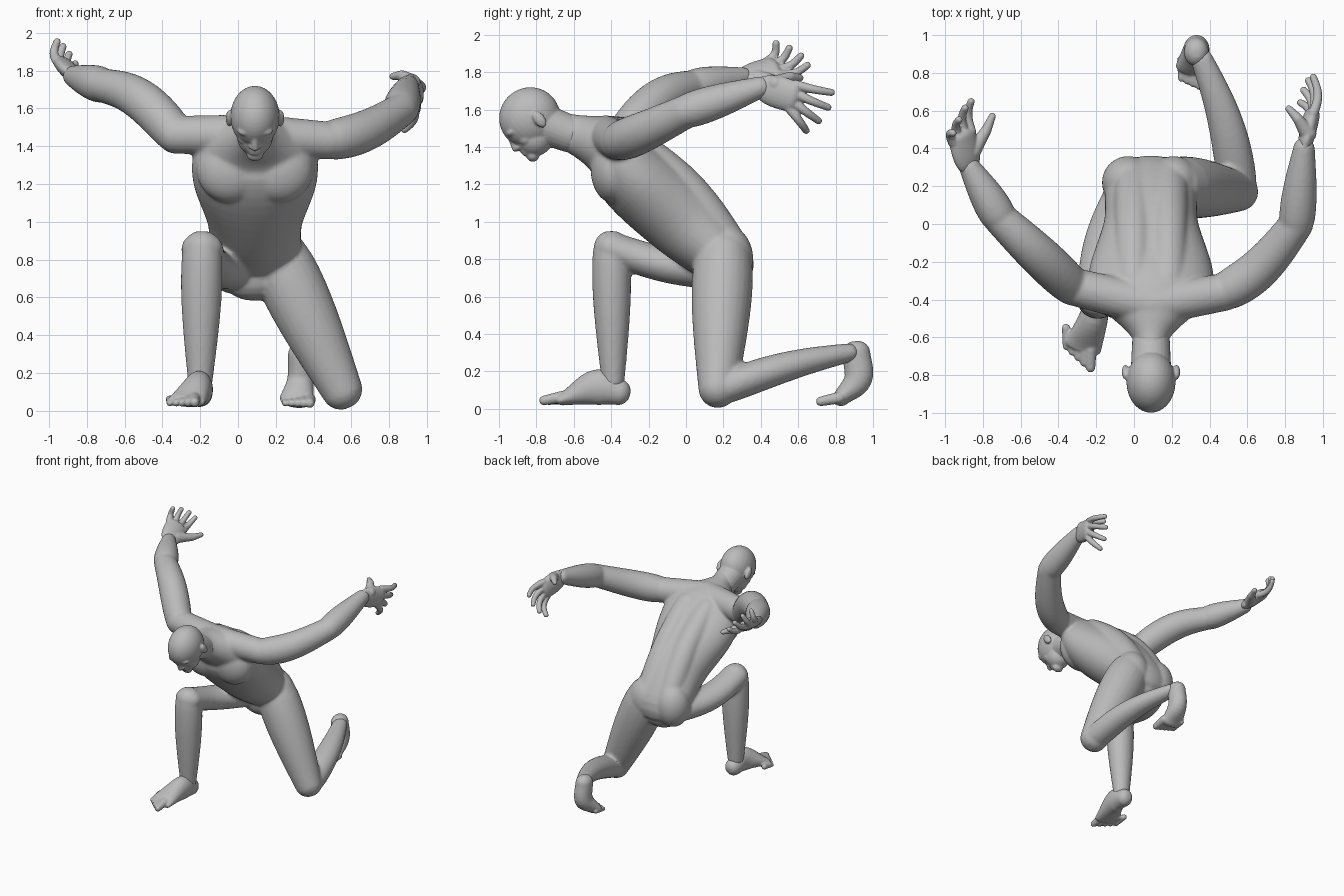
import bpy, bmesh, math
from mathutils import Vector, Matrix

if "Cube" in bpy.data.objects:
    bpy.data.objects.remove(bpy.data.objects["Cube"])

SHADE = (0.5, 0.5, 0.5, 1)
grey = bpy.data.materials.new("clay_grey")
grey.use_nodes = True
grey.diffuse_color = SHADE
grey.node_tree.nodes["Principled BSDF"].inputs["Base Color"].default_value = SHADE

X, Y, Z = Matrix.Identity(3)
MIDLINE = X * .09
NO_BOW = Vector((0, 0, 0))


def loft(bm, sections, side, sides=24):
    """Skin ellipses (centre, half width along side, half depth) and round both ends."""
    rings = []
    last = len(sections) - 1
    for i, (centre, width, depth) in enumerate(sections):
        along = (sections[min(i + 1, last)][0] - sections[max(i - 1, 0)][0]).normalized()
        across = (side - along * side.dot(along)).normalized()
        rings.append((centre, across * width, along.cross(across) * depth, along * min(width, depth)))

    def cap(ring, sign):
        centre, across, deep, along = ring
        turns = [math.pi / 2 * k / 5 for k in range(1, 5)]
        return [(centre + along * sign * math.sin(t), across * math.cos(t), deep * math.cos(t), along)
                for t in turns]

    rings = cap(rings[0], -1)[::-1] + rings + cap(rings[-1], 1)
    loops = []
    for centre, across, deep, _ in rings:
        angles = [math.tau * k / sides for k in range(sides)]
        loops.append([bm.verts.new(centre + across * math.cos(a) + deep * math.sin(a)) for a in angles])
    for low, high in zip(loops, loops[1:]):
        for k in range(sides):
            following = (k + 1) % sides
            bm.faces.new((low[k], low[following], high[following], high[k]))
    bm.faces.new(loops[0][::-1])
    bm.faces.new(loops[-1])


def limb(bm, start, end, thick, thin, side=X, swell=0, flat=1, bow=NO_BOW, steps=14):
    """Tapered, bowed bone with a muscle swelling towards its start."""
    sections = []
    for i in range(steps + 1):
        t = i / steps
        radius = thick + (thin - thick) * t + swell * math.sin(math.pi * t ** .7)
        centre = Vector(start).lerp(Vector(end), t) + Vector(bow) * math.sin(math.pi * t)
        sections.append((centre, radius, radius * flat))
    loft(bm, sections, side)


def curve(bm, keys, steps=6):
    """Loft a smooth spline through keys of x, y, z, half width and half depth."""
    keys = [Vector(k) for k in keys]
    keys = [2 * keys[0] - keys[1]] + keys + [2 * keys[-1] - keys[-2]]
    sections = []
    for before, a, b, after in zip(keys, keys[1:], keys[2:], keys[3:]):
        for i in range(steps):
            t = i / steps
            leave, arrive = (b - before) / 2, (after - a) / 2
            ease = t * t * (3 - 2 * t)
            p = a.lerp(b, ease) + leave * t * (1 - t) ** 2 - arrive * t * t * (1 - t)
            sections.append((p.xyz, p[3], p[4]))
    p = keys[-2]
    sections.append((p.xyz, p[3], p[4]))
    loft(bm, sections, X, sides=40)


def blob(bm, centre, size, frame=Matrix.Identity(4)):
    shape = Matrix.Translation(centre) @ frame @ Matrix.Diagonal((*size, 1))
    bmesh.ops.create_uvsphere(bm, u_segments=32, v_segments=20, radius=1, matrix=shape)


def finish(bm, name, voxel, smooth):
    """Fuse the overlapping volumes into one smooth skin."""
    bmesh.ops.recalc_face_normals(bm, faces=bm.faces)
    mesh = bpy.data.meshes.new(name)
    bm.to_mesh(mesh)
    bm.free()
    mesh.materials.append(grey)
    mesh.shade_smooth()
    part = bpy.data.objects.new(name, mesh)
    bpy.context.scene.collection.objects.link(part)
    fuse = part.modifiers.new("fuse", 'REMESH')
    fuse.mode, fuse.voxel_size, fuse.use_smooth_shade = 'VOXEL', voxel, True
    relax = part.modifiers.new("relax", 'SMOOTH')
    relax.factor, relax.iterations = .5, smooth


# Torso and neck: pelvis, hips, waist, chest, shoulders, throat, nape
body = bmesh.new()
spine = [(.2, .71, .18, .13), (.2, .8, .24, .16), (0, 1, .25, .21), (-.26, 1.23, .33, .21),
         (-.4, 1.39, .3, .17), (-.6, 1.47, .1, .105), (-.74, 1.5, .1, .1)]
curve(body, [(MIDLINE.x, *key) for key in spine])
for side in (-X, X):
    # Chest muscles, buttocks and the columns beside the spine
    blob(body, MIDLINE + side * .13 + Vector((0, -.39, 1.28)), (.18, .12, .18))
    blob(body, MIDLINE + side * .12 + Vector((0, .22, .8)), (.14, .14, .18))
    column = MIDLINE + side * .09
    limb(body, column + Vector((0, .22, .87)), column + Vector((0, -.29, 1.41)), .11, .1, bow=(Y + Z) * .035)

# Arms, swept back and up
right_wrist, left_wrist = Vector((-.87, .3, 1.77)), Vector((.9, .4, 1.72))
arms = [((-.33, -.33, 1.46), (-.71, .03, 1.72), right_wrist, Z * .06),
        ((.48, -.36, 1.43), (.86, 0, 1.59), left_wrist, (0, -.05, -.03))]
for shoulder, elbow, wrist, bow in arms:
    limb(body, MIDLINE + Vector((0, -.43, 1.46)), shoulder, .11, .1, side=Z)
    limb(body, shoulder, elbow, .1, .09, side=Z, swell=.015, bow=bow)
    limb(body, elbow, wrist, .09, .058, side=Z, swell=.015)

# Right leg planted in front
knee, ankle = Vector((-.19, -.4, .86)), Vector((-.2, -.39, .15))
limb(body, (0, .2, .74), knee, .13, .11, flat=.8, bow=(-.05, 0, -.03))
limb(body, knee, ankle, .1, .065, swell=.02, flat=.95)

# Left leg kneeling
knee, ankle = Vector((.55, .17, .11)), Vector((.36, .87, .3))
limb(body, (.22, .2, .8), knee, .16, .11, swell=.025, flat=.95)
limb(body, knee + Y * .03, ankle, .1, .06, swell=.015, flat=.85, bow=(.03, 0, .02))
finish(body, "body", voxel=.011, smooth=8)

# Head bowed forward: its axes are side, face direction and crown
face, crown = Vector((0, -.79, -.61)).normalized(), Vector((0, -.61, .79)).normalized()
frame = Matrix((X, face, crown)).transposed().to_4x4()
skull = MIDLINE + Vector((0, -.83, 1.55))
head = bmesh.new()


def feature(forward, height, size, out=0):
    """Add one facial volume, mirrored when it sits off the midline."""
    for x in {out, -out}:
        blob(head, skull + X * x + face * forward + crown * height, size, frame)


feature(0, .01, (.13, .165, .16))
jaw, chin, muzzle = (.095, .1, .1), (.045, .035, .035), (.05, .03, .04)
feature(.045, -.09, jaw)
feature(.11, -.16, chin)
feature(.115, -.115, muzzle)
for lip in (-.11, -.13):
    feature(.14, lip, (.034, .012, .009))
bridge, tip = (skull + face * f + crown * c for f, c in ((.14, 0), (.16, -.075)))
limb(head, bridge, tip, .017, .02)
feature(.145, -.08, (.016, .018, .013), out=.018)   # nostrils
feature(.12, .008, (.05, .035, .025), out=.045)     # brows
feature(.115, -.03, (.024, .02, .016), out=.045)    # eyes
feature(.08, -.065, (.04, .045, .04), out=.055)     # cheeks
feature(-.035, -.03, (.02, .03, .05), out=.135)     # ears
# Neck root, overlapping the throat and nape
limb(head, skull, MIDLINE + Vector((0, -.62, 1.47)), .11, .1)
finish(head, "head", voxel=.007, smooth=4)


def hand(name, wrist, palm, across, thumb_tip, first_reach, last_reach):
    """Palm with four fingers fanned between two reaches, and a thumb."""
    bm = bmesh.new()
    palm, across = Vector(palm), Vector(across).normalized()
    limb(bm, wrist, palm, .06, .085, side=across, swell=.015, flat=.5)
    for i in range(4):
        t = i / 3
        knuckle = palm + across * .065 * (1 - 2 * t)
        reach = Vector(first_reach).lerp(Vector(last_reach), t) * (1 + .2 * math.sin(math.pi * t))
        curl = reach.cross(across).normalized() * .025
        limb(bm, knuckle, knuckle + reach, .027, .019, side=across, bow=curl)
    root = wrist.lerp(palm, .4) + across * .04
    joint = root.lerp(Vector(thumb_tip), .55) + across * .02
    limb(bm, root, joint, .045, .028)
    limb(bm, joint, thumb_tip, .028, .019)
    finish(bm, name, voxel=.006, smooth=3)


hand("right_hand", right_wrist, (-.91, .46, 1.82), X + Y * .6 - Z * .7, (-.75, .57, 1.75),
     (0, .16, .05), (0, .05, .1))
hand("left_hand", left_wrist, (.94, .57, 1.67), X + Y * 2 + Z * 7, (.82, .61, 1.77),
     (0, .19, -.04), (-.05, .09, -.12))


def foot(name, sole, big_toe, little_toe):
    """Foot from heel through arch to ball, toes fanned between two tips."""
    bm = bmesh.new()
    curve(bm, sole)
    for i in range(5):
        t = i / 4
        tip = Vector(big_toe).lerp(Vector(little_toe), t)
        radius = .032 - .01 * t
        limb(bm, tip + Y * .1 + Z * .02, tip, radius, radius * .8)
    finish(bm, name, voxel=.007, smooth=4)


heel, arch, ball = (-.2, -.36, .09, .065, .07), (-.21, -.48, .115, .075, .095), (-.27, -.65, .055, .1, .035)
foot("right_foot", (heel, arch, ball), (-.23, -.76, .045), (-.36, -.65, .04))
heel, arch, ball = (.33, .91, .3, .065, .075), (.33, .92, .16, .07, .075), (.31, .83, .06, .09, .045)
foot("left_foot", (heel, arch, ball), (.38, .72, .04), (.25, .77, .04))
